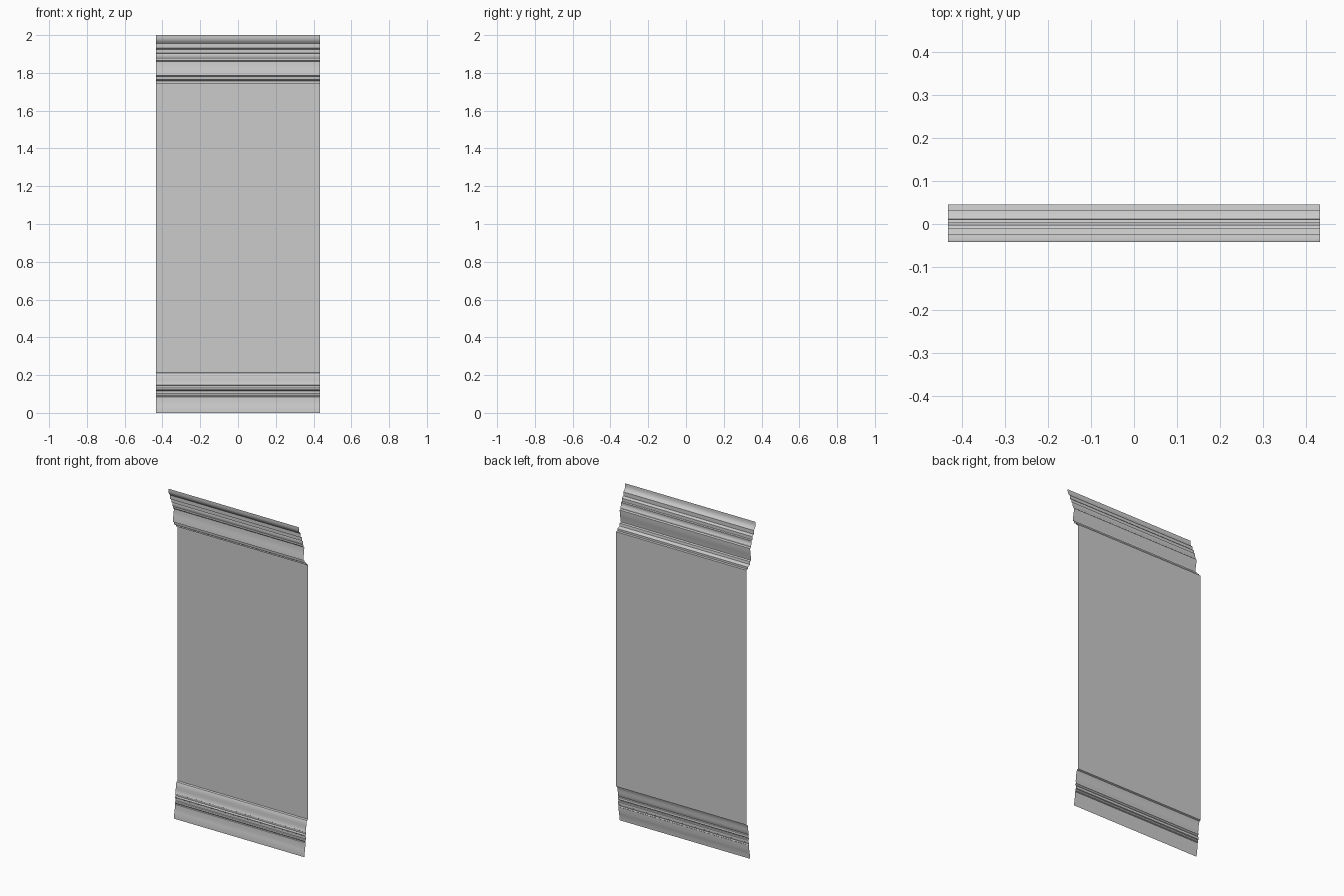
import bpy, bmesh

if "Cube" in bpy.data.objects:
    bpy.data.objects.remove(bpy.data.objects["Cube"])

HALF_WIDTH = 0.433


def extruded_sheet(name, profile):
    """Sweep an open (y, z) profile along x as a single-sided sheet."""
    bm = bmesh.new()
    verts = [bm.verts.new((-HALF_WIDTH, y, z)) for y, z in profile]
    edges = [bm.edges.new(pair) for pair in zip(verts, verts[1:])]
    new = bmesh.ops.extrude_edge_only(bm, edges=edges)["geom"]
    moved = [g for g in new if isinstance(g, bmesh.types.BMVert)]
    bmesh.ops.translate(bm, verts=moved, vec=(2 * HALF_WIDTH, 0, 0))
    # faces look towards the front
    bm.normal_update()
    if sum(f.normal.y * f.calc_area() for f in bm.faces) > 0:
        bmesh.ops.reverse_faces(bm, faces=bm.faces[:])
    mesh = bpy.data.meshes.new(name)
    bm.to_mesh(mesh)
    bm.free()
    obj = bpy.data.objects.new(name, mesh)
    bpy.context.collection.objects.link(obj)
    bpy.ops.object.select_all(action='DESELECT')
    obj.select_set(True)
    bpy.context.view_layer.objects.active = obj
    bpy.ops.object.shade_smooth_by_angle()
    return obj


# Stepped crown moulding, leaning forward at the top
crown = [(-.042, 2.0), (-.042, 1.985), (-.040, 1.975), (-.035, 1.966),
         (-.029, 1.960), (-.025, 1.955), (-.025, 1.932), (-.016, 1.930),
         (-.010, 1.924), (-.010, 1.905), (-.002, 1.902), (-.004, 1.893),
         (-.002, 1.882), (.003, 1.874), (.003, 1.866), (.010, 1.860),
         (.009, 1.840), (.006, 1.820), (.002, 1.803), (0, 1.785),
         (.010, 1.781), (.012, 1.765), (.020, 1.760), (.033, 1.757),
         (.033, 1.745), (.045, 1.743)]

# Baseboard with a curved cap, small beads and a plain plinth
baseboard = [(.045, .215), (.036, .211), (.031, .200), (.029, .185),
             (.028, .170), (.026, .155), (.022, .147), (.027, .144),
             (.028, .132), (.023, .129), (.021, .125), (.023, .120),
             (.028, .117), (.028, .102), (.023, .099), (.021, .092),
             (.024, .086), (.020, .083), (.019, .055), (.016, .038),
             (.013, .025), (.012, 0)]

extruded_sheet("crown_moulding", crown)
extruded_sheet("wall_panel", [crown[-1], baseboard[0]])
extruded_sheet("baseboard", baseboard)
